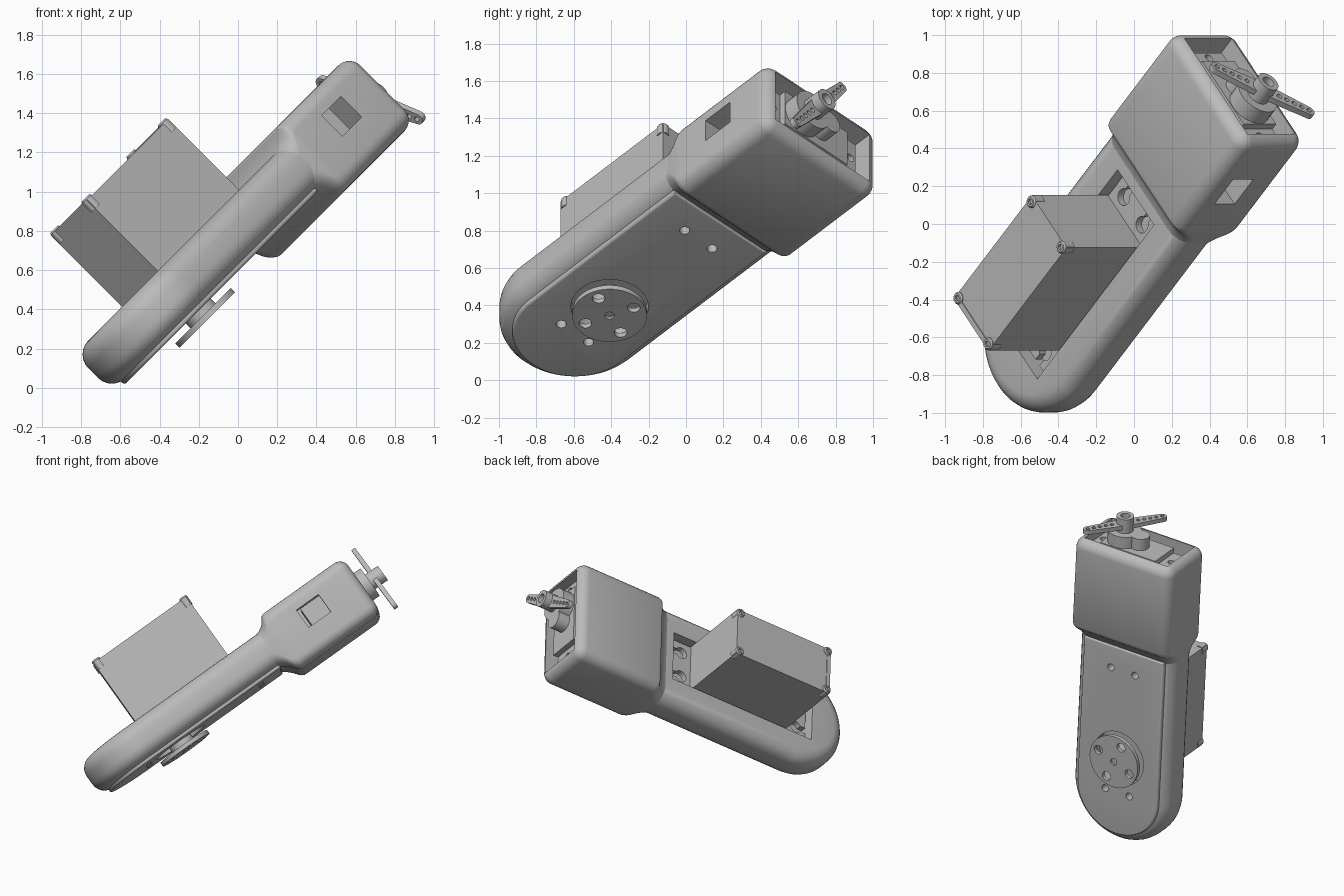
import bpy, bmesh
from math import pi, sin, cos, radians
from mathutils import Matrix, Vector

if "Cube" in bpy.data.objects:
    bpy.data.objects.remove(bpy.data.objects["Cube"])

grey = bpy.data.materials.new("plain grey")
grey.use_nodes = True
grey.diffuse_color = (0.5, 0.5, 0.5, 1)
grey.node_tree.nodes["Principled BSDF"].inputs["Base Color"].default_value = (0.5, 0.5, 0.5, 1)

# Tilted frame of the limb: x across, y along its length, z through its thickness
turn = radians(43)
length = Vector((cos(turn) * 0.5 ** 0.5, sin(turn), cos(turn) * 0.5 ** 0.5))
thick = Vector((-1, 0, 1)).normalized()
across = length.cross(thick)
LIMB = Matrix((across, length, thick)).transposed().to_4x4()
LIMB.translation = across * 0.39
HERE = Matrix()
# Frame of the small servo shaft, whose z runs along the limb
SHAFT = Matrix.Translation((0.127, 0, 0.56)) @ Matrix.Rotation(-pi / 2, 4, 'X')


def finish(bm, name, place=HERE):
    bmesh.ops.recalc_face_normals(bm, faces=bm.faces)
    mesh = bpy.data.meshes.new(name)
    bm.to_mesh(mesh)
    bm.free()
    mesh.transform(place)
    mesh.materials.append(grey)
    ob = bpy.data.objects.new(name, mesh)
    bpy.context.collection.objects.link(ob)
    ob.matrix_world = LIMB
    return ob


def loft(name, rings, place=HERE):
    bm = bmesh.new()
    loops = [[bm.verts.new(p) for p in ring] for ring in rings]
    for a, b in zip(loops, loops[1:]):
        for i in range(len(a)):
            j = (i + 1) % len(a)
            bm.faces.new((a[i], a[j], b[j], b[i]))
    bm.faces.new(loops[0])
    bm.faces.new(loops[-1])
    return finish(bm, name, place)


def prism(name, outline, z0, z1, place=HERE, round_low=0, round_high=0):
    bm = bmesh.new()
    low = bm.faces.new([bm.verts.new((x, y, z0)) for x, y in outline])
    high = bmesh.ops.extrude_face_region(bm, geom=[low])["geom"]
    for v in high:
        if isinstance(v, bmesh.types.BMVert):
            v.co.z = z1
    for z, size in ((z0, round_low), (z1, round_high)):
        if size:
            edges = [e for e in bm.edges if all(abs(v.co.z - z) < 1e-5 for v in e.verts)]
            bmesh.ops.bevel(bm, geom=edges, offset=size, segments=6, profile=0.5, affect='EDGES')
    return finish(bm, name, place)


def circle(r, x=0, y=0, n=32):
    return [(x + r * cos(2 * pi * i / n), y + r * sin(2 * pi * i / n)) for i in range(n)]


def box(name, x, y, z):
    return prism(name, [(x[0], y[0]), (x[1], y[0]), (x[1], y[1]), (x[0], y[1])], z[0], z[1])


def lathe(name, profile, place=HERE, n=32):
    # closed outline of radius and height turned round z
    bm = bmesh.new()
    rows = []
    for i in range(n):
        t = 2 * pi * i / n
        rows.append([bm.verts.new((r * cos(t), r * sin(t), z)) for r, z in profile])
    for i in range(n):
        a, b = rows[i], rows[(i + 1) % n]
        for k in range(len(a)):
            m = (k + 1) % len(a)
            bm.faces.new((a[k], b[k], b[m], a[m]))
    return finish(bm, name, place)


def cut(targets, cutters):
    for ob in targets:
        for c in cutters:
            mod = ob.modifiers.new("cut", 'BOOLEAN')
            mod.object, mod.operation, mod.solver = c, 'DIFFERENCE', 'EXACT'
        bpy.context.view_layer.update()
        result = ob.evaluated_get(bpy.context.evaluated_depsgraph_get())
        mesh = bpy.data.meshes.new_from_object(result)
        ob.modifiers.clear()
        ob.data = mesh
    for c in cutters:
        bpy.data.objects.remove(c)


def round_ended(r, end):
    arc = [(r * cos(pi + pi * i / 40), -0.452 + r * sin(pi + pi * i / 40)) for i in range(41)]
    return arc + [(r, end), (-r, end)]


# Arm with a round end, and the raised panel underneath
arm = prism("arm", round_ended(0.405, 0.86), 0.44, 0.71, HERE, 0.1, 0.1)
panel = prism("bottom_panel", round_ended(0.335, 0.69), 0.42, 0.47, HERE, 0.015)
holes = [prism("hole", circle(0.027, x, y, 20), 0.3, 0.56)
         for x in (-0.1, 0.1) for y in (-0.453, 0.515)]
holes.append(prism("hole", circle(0.207, 0, -0.181, 48), 0.3, 0.5))
holes.append(box("pocket", (-0.2, 0.2), (-0.57, 0.625), (0.57, 0.9)))
cut([arm, panel], holes)


# Head, lofted along the limb with a flared neck and a rounded end
def section(u, half, low, high, r):
    ring = []
    for k, (x, z) in enumerate(((1, 1), (-1, 1), (-1, -1), (1, -1))):
        cx, cz = x * (half - r), (high - r if z > 0 else low + r)
        for i in range(8):
            t = pi / 2 * (k + i / 7)
            ring.append((cx + r * cos(t), u, cz + r * sin(t)))
    return ring


rings = [section(*s) for s in (
    (0.62, 0.39, 0.46, 0.69, 0.1), (0.68, 0.4, 0.437, 0.708, 0.1),
    (0.72, 0.406, 0.41, 0.722, 0.1), (0.75, 0.407, 0.38, 0.742, 0.09),
    (0.77, 0.408, 0.355, 0.768, 0.08), (0.785, 0.408, 0.338, 0.79, 0.08),
    (0.81, 0.408, 0.325, 0.80, 0.08))]
R = 0.075
for i in range(8):
    t = pi / 2 * i / 7
    d = R * (1 - cos(t))
    rings.append(section(1.49 - R + R * sin(t), 0.408 - d, 0.325 + d, 0.80 - d, 0.08 - d))
head = loft("head", rings)
cut([head], [box("opening", (-0.345, 0.345), (1.37, 1.6), (0.385, 0.74)),
             box("cavity", (-0.26, 0.28), (0.95, 1.45), (0.4, 0.72)),
             box("window", (0.2, 0.6), (1.01, 1.2), (0.53, 0.68))])

# Large servo with slotted ears and corner screws
box("large_servo_body", (-0.19, 0.19), (-0.36, 0.44), (0.5, 1.22))
ears = box("large_servo_ears", (-0.185, 0.185), (-0.55, 0.605), (0.61, 0.655))
slots = []
for x in (-0.1, 0.1):
    for y, side in ((-0.47, -1), (0.52, 1)):
        slots.append(prism("slot", circle(0.045, x, y, 24), 0.58, 0.7))
        ends = sorted((y, y + side * 0.12))
        slots.append(box("slot", (x - 0.022, x + 0.022), ends, (0.585, 0.69)))
cut([ears], slots)
for x in (-0.165, 0.165):
    for y in (-0.335, 0.415):
        lathe("corner_screw", [(0.004, 1.16), (0.033, 1.16), (0.033, 1.225), (0.026, 1.235),
                               (0.015, 1.235), (0.015, 1.215), (0.004, 1.215)],
              Matrix.Translation((x, y, 0)), 20)
for y in (-0.345, 0.425):
    box("cover_strip", (-0.145, 0.145), (y - 0.015, y + 0.015), (1.21, 1.225))

# Round drive disc below the arm
disc = prism("drive_disc", circle(0.2, 0, -0.181, 48), 0.355, 0.385)
drill = [prism("drill", circle(0.026, 0, -0.181, 20), 0.3, 0.37)]
for k in range(4):
    t = radians(22.4) + k * pi / 2
    drill.append(prism("drill", circle(0.034, 0.142 * cos(t), -0.181 + 0.142 * sin(t), 20), 0.3, 0.5))
cut([disc], drill)
prism("drive_neck", circle(0.09, 0, -0.181), 0.38, 0.52)

# Small servo inside the head
box("small_servo_body", (-0.21, 0.248), (1.04, 1.46), (0.438, 0.682))
flange = box("small_servo_flange", (-0.305, 0.338), (1.385, 1.42), (0.438, 0.682))
cut([flange], [prism("drill", circle(0.024, x, 0, 16), 1.3, 1.5, SHAFT) for x in (-0.395, 0.17)])
prism("small_servo_boss", circle(0.118), 1.44, 1.55, SHAFT)
prism("small_servo_lobe", circle(0.068, -0.13), 1.44, 1.55, SHAFT)
prism("output_shaft", circle(0.033), 1.5, 1.625, SHAFT)

# Two-armed horn with a row of holes and a raised hub
HORN = SHAFT @ Matrix.Rotation(radians(56), 4, 'Z')
outline = []
for side in (1, -1):
    outline.append((0.0, -0.05 * side))
    for i in range(11):
        t = -pi / 2 + pi * i / 10
        outline.append((side * (0.287 + 0.031 * cos(t)), side * 0.031 * sin(t)))
horn = prism("horn", outline, 1.575, 1.607, HORN)
cut([horn], [prism("drill", circle(0.014, side * (0.1 + 0.046 * k), 0, 12), 1.5, 1.7, HORN)
             for side in (1, -1) for k in range(5)])
lathe("horn_hub", [(0.034, 1.55), (0.062, 1.55), (0.062, 1.66), (0.034, 1.66)], HORN)

# Smooth the rounded faces and keep the hard edges
for ob in bpy.context.view_layer.objects:
    ob.select_set(ob.type == 'MESH' and grey.name in ob.data.materials)
bpy.context.view_layer.objects.active = arm
bpy.ops.object.shade_smooth_by_angle(angle=radians(30))
